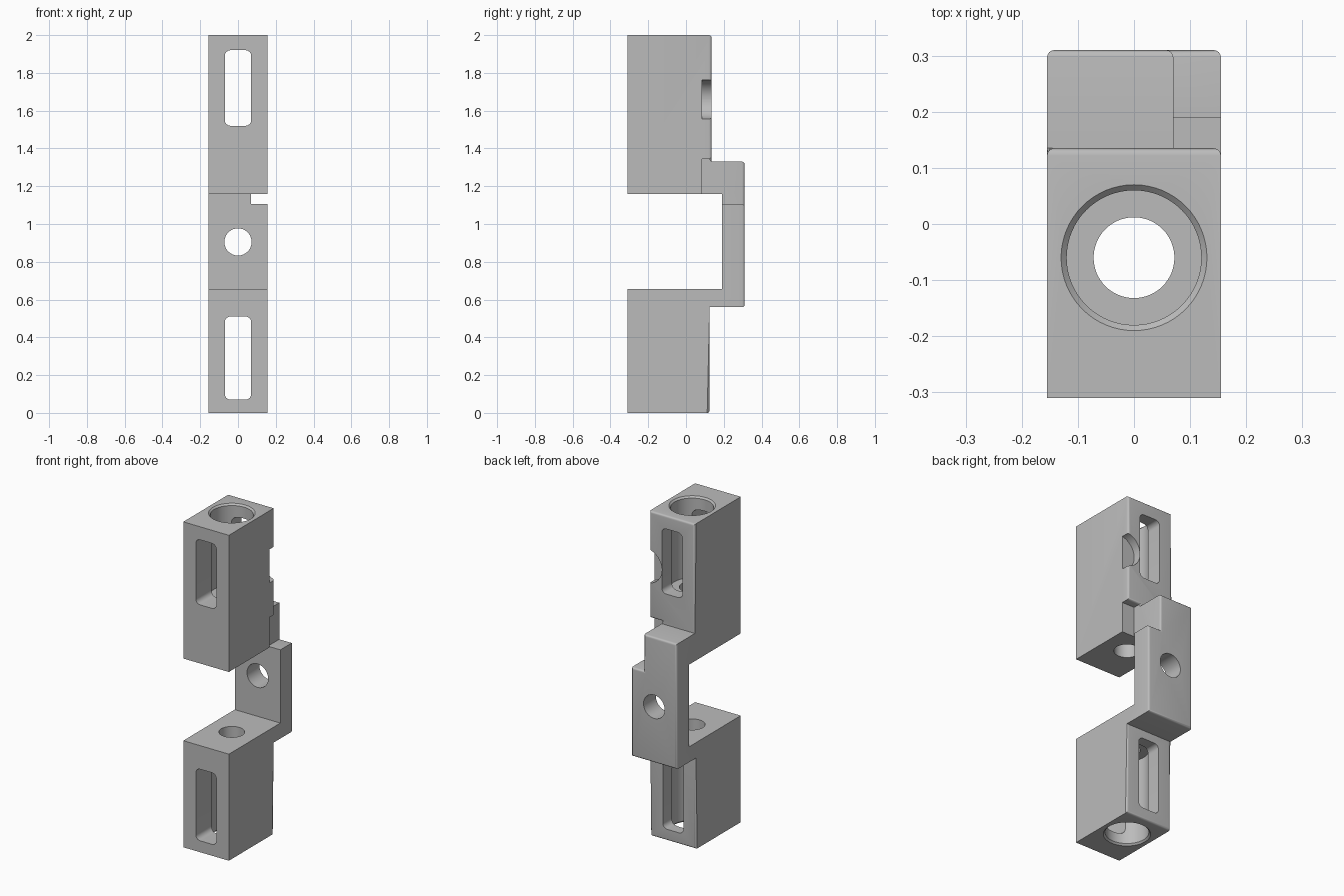
import bpy, bmesh, math
from mathutils import Matrix, Vector

cube = bpy.data.objects.get("Cube")
if cube:
    bpy.data.objects.remove(cube, do_unlink=True)

HALF = 0.155          # half width in x
BORE_Y = -0.06        # axis of the vertical bores


def finish(bm, name):
    bmesh.ops.recalc_face_normals(bm, faces=bm.faces[:])
    mesh = bpy.data.meshes.new(name)
    bm.to_mesh(mesh)
    bm.free()
    ob = bpy.data.objects.new(name, mesh)
    bpy.context.collection.objects.link(ob)
    return ob


def prism(name, points, start, sweep):
    """Extrude a closed outline of 3D points along a vector."""
    bm = bmesh.new()
    face = bm.faces.new([bm.verts.new(Vector(p) + Vector(start)) for p in points])
    out = bmesh.ops.extrude_face_region(bm, geom=[face])
    verts = [g for g in out["geom"] if isinstance(g, bmesh.types.BMVert)]
    bmesh.ops.translate(bm, vec=sweep, verts=verts)
    return finish(bm, name)


def rod(name, center, r1, r2, depth, along_y=False):
    bm = bmesh.new()
    turn = Matrix.Rotation(math.pi / 2, 4, 'X') if along_y else Matrix()
    bmesh.ops.create_cone(bm, cap_ends=True, segments=64, radius1=r1, radius2=r2,
                          depth=depth, matrix=Matrix.Translation(center) @ turn)
    return finish(bm, name)


def slot(name, z0, z1, half=0.07, r=0.03):
    """Rounded rectangle running right through from front to back."""
    pts = []
    for i, (sx, z) in enumerate([(1, z1 - r), (-1, z1 - r), (-1, z0 + r), (1, z0 + r)]):
        for k in range(7):
            a = math.pi / 2 * (i + k / 6)
            pts.append((sx * (half - r) + r * math.cos(a), 0, z + r * math.sin(a)))
    return prism(name, pts, (0, -0.5, 0), (0, 0.8, 0))


def cut(ob, cutters):
    for c in cutters:
        mod = ob.modifiers.new(c.name, 'BOOLEAN')
        mod.operation, mod.solver, mod.object = 'DIFFERENCE', 'EXACT', c
    deps = bpy.context.evaluated_depsgraph_get()
    mesh = bpy.data.meshes.new_from_object(ob.evaluated_get(deps))
    ob.modifiers.clear()
    ob.data = mesh
    for c in cutters:
        bpy.data.objects.remove(c, do_unlink=True)


# Bracket: side outline swept across the width
outline = [(-.31, 0), (.125, 0), (.125, .56), (.31, .56), (.31, 1.33), (.135, 1.33),
           (.135, 2), (-.31, 2), (-.31, 1.16), (.19, 1.16), (.19, .655), (-.31, .655)]
bracket = prism("bracket", [(0, y, z) for y, z in outline], (-HALF, 0, 0), (2 * HALF, 0, 0))

# Corner relief that steps the back plate and the upper block
relief = [(.07, .085, 1.105), (.5, .085, 1.105), (.5, .085, 1.345), (.07, .085, 1.345)]
cut(bracket, [prism("corner_relief", relief, (0, 0, 0), (0, .4, 0))])

# Soften the convex edges around the rear faces
bm = bmesh.new()
bm.from_mesh(bracket.data)
bmesh.ops.remove_doubles(bm, verts=bm.verts[:], dist=1e-5)
bmesh.ops.dissolve_limit(bm, angle_limit=0.01, verts=bm.verts[:], edges=bm.edges[:])
bm.normal_update()
soft = [e for e in bm.edges if len(e.link_faces) == 2 and e.is_convex
        and e.calc_face_angle(0) > 1
        and any(f.normal.y > 0.9 and f.calc_center_median().y > 0.12 for f in e.link_faces)]
bmesh.ops.bevel(bm, geom=soft, offset=0.013, segments=4, profile=0.5, affect='EDGES')
bm.to_mesh(bracket.data)
bm.free()

# Bores, windows, plate hole and the round side recess
cut(bracket, [
    rod("upper_bore", (0, BORE_Y, 1.8), .12, .12, .6),
    rod("upper_bore_chamfer", (0, BORE_Y, 2), .12, .14, .02),
    rod("lower_bore", (0, BORE_Y, .23), .12, .12, .6),
    rod("lower_bore_chamfer", (0, BORE_Y, 0), .14, .12, .02),
    rod("through_hole", (0, BORE_Y, 1), .072, .072, 1.3),
    slot("upper_window", 1.52, 1.92),
    slot("lower_window", .07, .51),
    rod("plate_hole", (0, .25, .905), .072, .072, .3, True),
    rod("round_recess", (.175, .185, 1.66), .105, .105, .2, True),
])

# Single grey finish
grey = bpy.data.materials.new("plain_grey")
grey.use_nodes = True
color = (0.5, 0.5, 0.5, 1)
grey.diffuse_color = color
grey.node_tree.nodes["Principled BSDF"].inputs["Base Color"].default_value = color
bracket.data.materials.clear()
bracket.data.materials.append(grey)

bpy.ops.object.select_all(action='DESELECT')
bracket.select_set(True)
bpy.context.view_layer.objects.active = bracket
bpy.ops.object.shade_smooth_by_angle(angle=math.radians(30))
